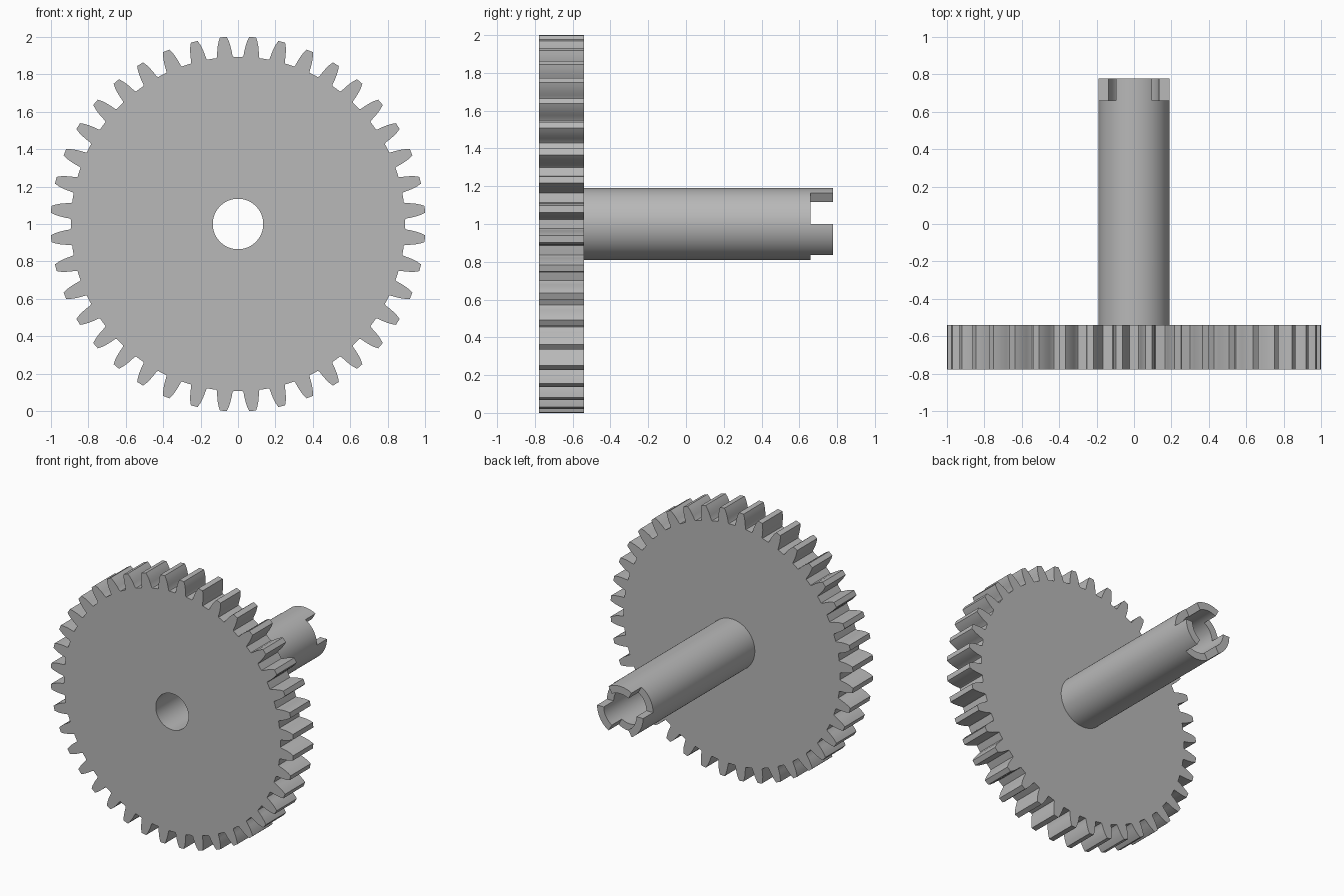
import bpy
import bmesh
from math import sin, cos, radians

cube = bpy.data.objects.get("Cube")
if cube:
    bpy.data.objects.remove(cube, do_unlink=True)

TEETH = 40
AXIS_Z = 1.0
BORE, SHAFT = 0.135, 0.19
FRONT, GEAR_BACK, SLOT, END = -0.777, -0.54, 0.66, 0.777
# Tooth flank: radius and half angle in degrees, root to tip
FLANK = [(0.894, 2.9), (0.902, 2.62), (0.93, 2.35), (0.955, 2.03),
         (0.98, 1.6), (1.002, 1.05)]

grey = bpy.data.materials.new("plain grey")
grey.use_nodes = True
colour = (0.48, 0.48, 0.48, 1)
grey.diffuse_color = colour
grey.node_tree.nodes["Principled BSDF"].inputs["Base Color"].default_value = colour


def polar(radius, degrees, y):
    a = radians(degrees)
    return (radius * cos(a), y, AXIS_Z + radius * sin(a))


def finish(bm, name):
    bmesh.ops.remove_doubles(bm, verts=bm.verts[:], dist=1e-5)
    bmesh.ops.recalc_face_normals(bm, faces=bm.faces[:])
    mesh = bpy.data.meshes.new(name)
    bm.to_mesh(mesh)
    bm.free()
    mesh.materials.append(grey)
    obj = bpy.data.objects.new(name, mesh)
    bpy.context.collection.objects.link(obj)
    bpy.ops.object.select_all(action="DESELECT")
    obj.select_set(True)
    bpy.context.view_layer.objects.active = obj
    bpy.ops.object.shade_smooth_by_angle(angle=radians(25))
    return obj


def build_gear():
    step = 360 / TEETH
    tooth = [(r, -a) for r, a in FLANK] + [(r, a) for r, a in reversed(FLANK)]
    tooth.append((FLANK[0][0], step / 2))
    outline = [(r, (i + 0.5) * step + a) for i in range(TEETH) for r, a in tooth]
    bm = bmesh.new()
    # Four matching loops: outer and bore, front and back
    loops = [[bm.verts.new(polar(r if outer else BORE, a, y)) for r, a in outline]
             for outer, y in ((True, FRONT), (True, GEAR_BACK),
                              (False, GEAR_BACK), (False, FRONT))]
    n = len(outline)
    for k in range(4):
        p, q = loops[k], loops[(k + 1) % 4]
        for i in range(n):
            j = (i + 1) % n
            bm.faces.new((p[i], p[j], q[j], q[i]))
    return finish(bm, "gear_wheel")


def build_shaft():
    bm = bmesh.new()
    step = 3

    def quad(*corners):
        bm.faces.new([bm.verts.new(polar(*c)) for c in corners])

    for a in range(0, 360, step):
        b = a + step
        is_tab = (a // 60) % 2 == 1
        levels = [GEAR_BACK, SLOT] + ([END] if is_tab else [])
        # Outer and bore walls
        for r in (SHAFT, BORE):
            for y0, y1 in zip(levels, levels[1:]):
                quad((r, a, y0), (r, b, y0), (r, b, y1), (r, a, y1))
        # End rim or slot floor
        top = levels[-1]
        quad((BORE, a, top), (SHAFT, a, top), (SHAFT, b, top), (BORE, b, top))
    # Radial sides of the three coupling tabs
    for a in range(0, 360, 60):
        quad((BORE, a, SLOT), (SHAFT, a, SLOT), (SHAFT, a, END), (BORE, a, END))
    return finish(bm, "hollow_shaft")


build_gear()
build_shaft()
